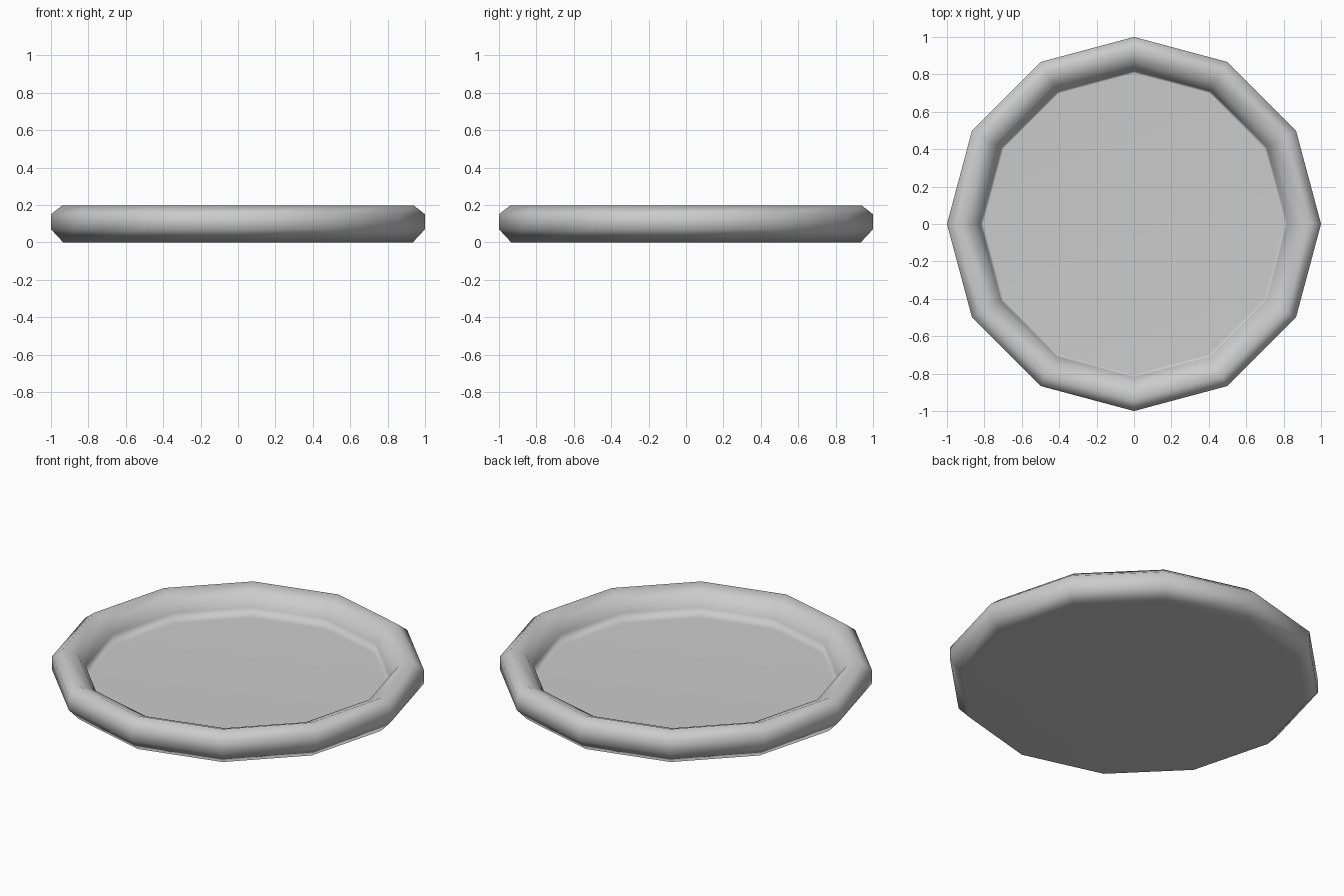
import bpy, bmesh, math

if "Cube" in bpy.data.objects:
    bpy.data.objects.remove(bpy.data.objects["Cube"])

SIDES = 12

# Dish cross-section (radius, height): underside edge, outer wall, rim, inner slope, floor edge
PROFILE = [(0.935, 0.0), (1.0, 0.07), (1.0, 0.15), (0.94, 0.197),
           (0.86, 0.165), (0.82, 0.10), (0.805, 0.045)]

grey = bpy.data.materials.new("plain_grey")
grey.diffuse_color = (0.6, 0.6, 0.6, 1)
grey.use_nodes = True
grey.node_tree.nodes["Principled BSDF"].inputs["Base Color"].default_value = grey.diffuse_color

bm = bmesh.new()
rings = []
for r, z in PROFILE:
    rings.append([bm.verts.new((r * math.cos(math.tau * i / SIDES),
                                r * math.sin(math.tau * i / SIDES), z))
                  for i in range(SIDES)])

# Wall and rim bands
for low, high in zip(rings, rings[1:]):
    for i in range(SIDES):
        j = (i + 1) % SIDES
        bm.faces.new((low[i], low[j], high[j], high[i]))

# Flat underside and floor
bm.faces.new(list(reversed(rings[0])))
bm.faces.new(rings[-1])
bmesh.ops.recalc_face_normals(bm, faces=bm.faces)
for f in bm.faces:
    f.smooth = True

mesh = bpy.data.meshes.new("dish")
bm.to_mesh(mesh)
bm.free()
mesh.materials.append(grey)
dish = bpy.data.objects.new("dish", mesh)
bpy.context.collection.objects.link(dish)

# Large faces keep flat shading while the rim stays rounded
dish.modifiers.new("weighted_normals", 'WEIGHTED_NORMAL').weight = 50
